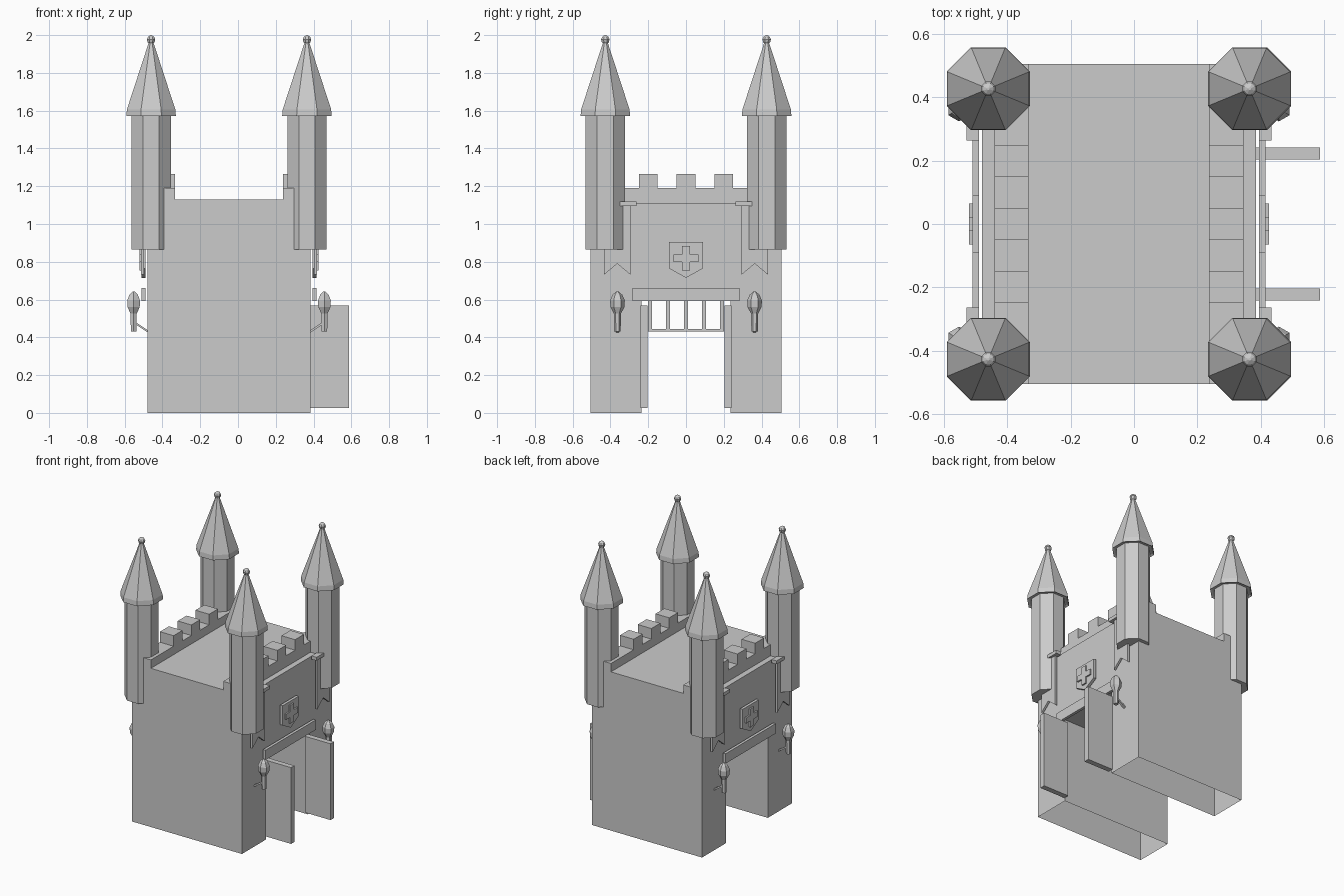
import bpy, bmesh, math

if "Cube" in bpy.data.objects:
    bpy.data.objects.remove(bpy.data.objects["Cube"])

CX = -0.0475  # plane of symmetry between the two gate faces

stone = bpy.data.materials.new("stone_grey")
stone.diffuse_color = (0.6, 0.6, 0.6, 1)
stone.use_nodes = True
stone.node_tree.nodes["Principled BSDF"].inputs["Base Color"].default_value = stone.diffuse_color


def finish(name, bm):
    bmesh.ops.recalc_face_normals(bm, faces=bm.faces)
    me = bpy.data.meshes.new(name)
    bm.to_mesh(me)
    bm.free()
    ob = bpy.data.objects.new(name, me)
    bpy.context.collection.objects.link(ob)
    me.materials.append(stone)
    return ob


def prism(name, pts, axis, lo, hi):
    """Extrude a 2D outline, (y,z) along x or (x,z) along y."""
    bm = bmesh.new()
    put = (lambda p, d: (d, p[0], p[1])) if axis == "x" else (lambda p, d: (p[0], d, p[1]))
    a = [bm.verts.new(put(p, lo)) for p in pts]
    b = [bm.verts.new(put(p, hi)) for p in pts]
    bm.faces.new(a)
    bm.faces.new(b)
    n = len(pts)
    for i in range(n):
        bm.faces.new((a[i], a[(i + 1) % n], b[(i + 1) % n], b[i]))
    return finish(name, bm)


def box(name, x0, x1, y0, y1, z0, z1):
    x0, x1 = min(x0, x1), max(x0, x1)
    return prism(name, [(y0, z0), (y1, z0), (y1, z1), (y0, z1)], "x", x0, x1)


def lathe(name, x, y, profile, n):
    """Stack of n-sided rings (radius, z), flat side facing the axes."""
    bm = bmesh.new()
    rings = []
    for r, z in profile:
        rings.append([bm.verts.new((x + r * math.cos((i + .5) * math.tau / n),
                                    y + r * math.sin((i + .5) * math.tau / n), z))
                      for i in range(n)])
    for a, b in zip(rings, rings[1:]):
        for i in range(n):
            bm.faces.new((a[i], a[(i + 1) % n], b[(i + 1) % n], b[i]))
    bm.faces.new(rings[0])
    bm.faces.new(rings[-1])
    return finish(name, bm)


# Castle body with ledge, parapet and roof in one section
half = [(.4325, 0), (.4325, 1.11), (.3925, 1.11), (.3925, 1.19), (.285, 1.19), (.285, 1.13)]
outline = [(CX + x, z) for x, z in half] + [(CX - x, z) for x, z in reversed(half)]
body = prism("castle_body", outline, "y", -.505, .505)

# Gate passage cut through the body
cutter = box("gate_cutter", -1, 1, -.235, .235, -.2, .605)
mod = body.modifiers.new("gate", "BOOLEAN")
mod.operation = "DIFFERENCE"
mod.solver = "EXACT"
mod.object = cutter
bpy.context.view_layer.objects.active = body
bpy.ops.object.modifier_apply(modifier=mod.name)
bpy.data.objects.remove(cutter)

# Body is open underneath
bm = bmesh.new()
bm.from_mesh(body.data)
floor = [f for f in bm.faces if all(v.co.z < .001 for v in f.verts)]
bmesh.ops.delete(bm, geom=floor, context="FACES")
bm.to_mesh(body.data)
bm.free()

# Portcullis inside the passage
for i in range(5):
    y = -.19 + i * .095
    box("portcullis_bar", CX - .01, CX + .01, y - .01, y + .01, .43, .605)
box("portcullis_rail", CX - .008, CX + .008, -.2, .2, .43, .445)

# Open gate doors on one side
for s in (-1, 1):
    y = s * .222
    box("gate_door", .384, .587, y - .019, y + .019, .025, .568)

C8 = 1 / math.cos(math.pi / 8)
for sx in (-1, 1):
    X = lambda d: CX + sx * d

    # Merlons
    for y in (-.2, 0, .2):
        box("merlon", X(.285), X(.3925), y - .05, y + .05, 1.185, 1.265)

    # Gate lintel
    box("gate_lintel", X(.4425), X(.4625), -.283, .283, .592, .662)

    # Shield with cross
    lo, hi = sorted((X(.4425), X(.4625)))
    prism("shield", [(-.09, .905), (-.09, .765), (0, .715), (.09, .765), (.09, .905)], "x", lo, hi)
    a, b = .065, .02
    cross = [(-b, a), (-b, b), (-a, b), (-a, -b), (-b, -b), (-b, -a),
             (b, -a), (b, -b), (a, -b), (a, b), (b, b), (b, a)]
    lo, hi = sorted((X(.46), X(.473)))
    prism("shield_cross", [(y, z + .818) for y, z in cross], "x", lo, hi)

    for sy in (-1, 1):
        # Corner turret, spire and finial
        tx, ty = X(.4125), sy * .427
        lathe("turret", tx, ty, [(.104 * C8, .865), (.104 * C8, 1.58)], 8)
        lathe("spire", tx, ty, [(.118 * C8, 1.58), (.131 * C8, 1.573), (.128 * C8, 1.607),
                                (.012, 1.965)], 8)
        lathe("finial", tx, ty, [(.006, 1.95), (.02, 1.962), (.024, 1.977),
                                 (.018, 1.991), (.004, 2.0)], 8)

        # Swallow-tail banner and its rod
        y0, y1 = sy * .295, sy * .433
        lo, hi = sorted((X(.45), X(.465)))
        prism("banner", [(y0, 1.1), (y0, .732), ((y0 + y1) / 2, .79), (y1, .732), (y1, 1.1)],
              "x", lo, hi)
        yr = sorted((sy * .263, sy * .465))
        box("banner_rod", X(.4425), X(.482), yr[0], yr[1], 1.096, 1.12)

        # Wall torch with bracket
        fx, fy = X(.505), sy * .363
        lathe("torch_handle", fx, fy, [(.017, .43), (.019, .54)], 6)
        lathe("torch_flame", fx, fy, [(.016, .52), (.037, .56), (.039, .595),
                                      (.026, .625), (.006, .643)], 6)
        prism("torch_bracket", [(X(.43), .425), (X(.505), .475), (X(.505), .488), (X(.43), .438)],
              "y", fy - .008, fy + .008)
